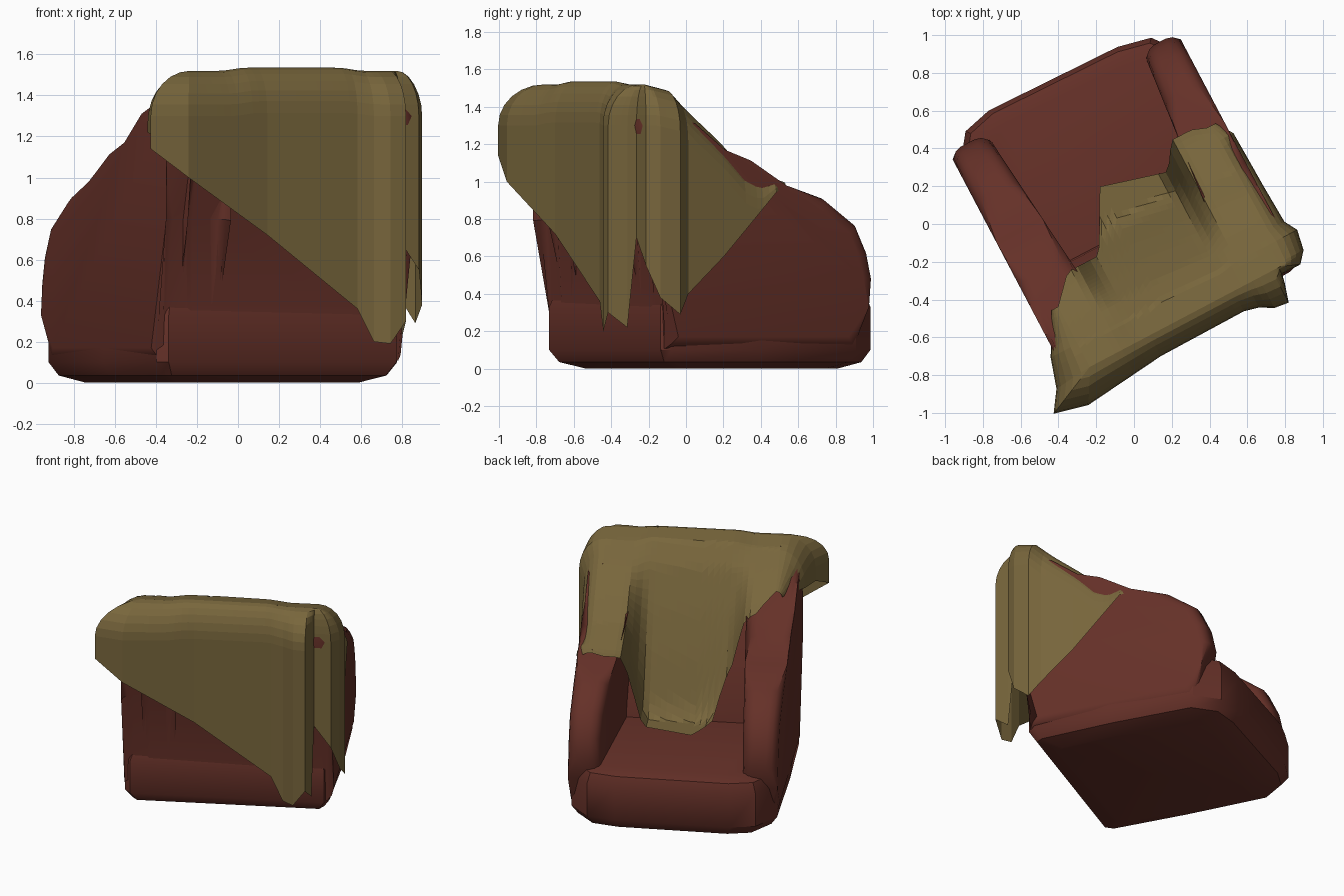
import bpy, bmesh, math

TURN = math.radians(27.8)  # the chair stands turned on the floor

cube = bpy.data.objects.get("Cube")
if cube:
    bpy.data.objects.remove(cube, do_unlink=True)


def material(name, rgb):
    mat = bpy.data.materials.new(name)
    mat.use_nodes = True
    mat.diffuse_color = (*rgb, 1)
    mat.node_tree.nodes["Principled BSDF"].inputs["Base Color"].default_value = (*rgb, 1)
    return mat


leather = material("dark red leather", (0.13, 0.03, 0.021))
wool = material("olive wool", (0.188, 0.133, 0.045))


def finish(bm, name, mat, smooth):
    bmesh.ops.recalc_face_normals(bm, faces=bm.faces)
    mesh = bpy.data.meshes.new(name)
    bm.to_mesh(mesh)
    bm.free()
    mesh.materials.append(mat)
    obj = bpy.data.objects.new(name, mesh)
    obj.rotation_euler.z = TURN
    bpy.context.collection.objects.link(obj)
    if smooth:
        mesh.shade_smooth()
        mesh.set_sharp_from_angle(angle=math.radians(35))
    return obj


def loft(bm, rows, closed=False):
    """Join rows of points with quads."""
    rings = [[bm.verts.new(p) for p in row] for row in rows]
    for a, b in zip(rings, rings[1:]):
        n = len(a)
        for i in range(n if closed else n - 1):
            j = (i + 1) % n
            bm.faces.new((a[i], a[j], b[j], b[i]))
    return rings


def slab(name, profile, inner, outer, bevel):
    """Side profile of (y, z) run between two x rules, with rounded caps."""
    bm = bmesh.new()
    rings = loft(bm, [[(f(y), y, z) for y, z in profile] for f in (inner, outer)], True)
    caps = [bm.faces.new(r) for r in rings]
    edges = list({e for c in caps for e in c.edges})
    bmesh.ops.bevel(bm, geom=edges, offset=bevel, segments=3, profile=0.5,
                    affect='EDGES', clamp_overlap=True)
    return finish(bm, name, leather, True)


def interp(points, x):
    """Piecewise linear lookup in (x, value) pairs."""
    if x <= points[0][0]:
        return points[0][1]
    for (x0, y0), (x1, y1) in zip(points, points[1:]):
        if x <= x1:
            return y0 + (y1 - y0) * (x - x0) / (x1 - x0)
    return points[-1][1]


# Seat base: rounded footprint lofted upwards
footprint = [(-.64, -.49), (.62, -.48), (.65, -.43), (.67, .1), (.66, .68), (.54, .83),
             (.36, .87), (-.4, .89), (-.56, .85), (-.68, .69), (-.69, .1), (-.68, -.44)]
levels = [(.78, 0), (.94, .035), (1, .1), (1, .33), (.965, .4), (.86, .425)]
bm = bmesh.new()
rings = loft(bm, [[(x * s, .2 + (y - .2) * s, z) for x, y in footprint]
                  for s, z in levels], True)
bm.faces.new(rings[0])
bm.faces.new(rings[-1])
finish(bm, "seat_base", leather, True)

# Arms with shoulders, thinner towards the front
arm_profile = [(-.47, .1), (.68, .1), (.75, .33), (.79, .48), (.76, .62), (.69, .77),
               (.5, .91), (.25, .98), (0, 1.05), (-.12, 1.17), (-.3, 1.31), (-.44, 1.44),
               (-.57, 1.43), (-.61, 1.3), (-.56, 1.08), (-.49, .8)]
for name, side in (("left_arm", 1), ("right_arm", -1)):
    slab(name, arm_profile, lambda y: side * (.39 + .1 * y),
         lambda y: side * (.675 if side > 0 else .69), .07)

# Reclined backrest
back_profile = [(-.48, .3), (0, .3), (-.02, .5), (-.15, .88), (-.32, 1.29), (-.42, 1.45),
                (-.54, 1.49), (-.62, 1.42), (-.58, 1.1), (-.49, .8)]
slab("backrest", back_profile, lambda y: -.56, lambda y: .56, .05)

# Blanket heights over the middle and over the arms
MIDDLE = [(-.56, 1.535), (-.43, 1.51), (-.32, 1.37), (-.2, 1.1), (-.1, .84),
          (0, .55), (.06, .45), (.3, .445)]
SIDES = [(-.56, 1.52), (-.43, 1.49), (-.3, 1.37), (-.12, 1.22), (0, 1.1),
         (.25, 1.005), (.5, .95)]
FRONT_HEM = [(-.56, -.2), (-.43, -.06), (-.24, -.06), (-.07, .26), (.29, .16),
             (.38, .3), (.5, .3), (.58, .27)]


def drape(x, y):
    w = min(1, max(0, (abs(x) - .25) / .15))
    w = w * w * (3 - 2 * w)
    return interp(MIDDLE, y) * (1 - w) + interp(SIDES, y) * w


# Blanket: top sheet from the back ridge down to the seat
XMIN, XMAX, YMIN = -.56, .58, -.56
bm = bmesh.new()
columns = []
for i in range(31):
    x = XMIN + (XMAX - XMIN) * i / 30
    end = interp(FRONT_HEM, x)
    ys = [YMIN + (end - YMIN) * j / 26 for j in range(27)]
    columns.append([(x, y, drape(x, y)) for y in ys])
loft(bm, columns)

# Blanket: hanging skirt, as (x, y, hem height) around the outside
hem = [(-.6, -.2, 1.25), (-.72, -.42, 1.22), (-.77, -.58, 1.2), (-.845, -.69, 1.14),
       (-.66, -.735, 1.0), (-.2, -.685, .72), (.3, -.68, .36),
       (.38, -.7, .2), (.45, -.74, .19), (.53, -.75, .3), (.56, -.65, .22), (.57, -.6, .7),
       (.68, -.6, .55), (.73, -.54, .38), (.75, -.43, .29), (.71, -.36, .4),
       (.7, -.14, .6), (.695, .03, .78), (.69, .18, .94), (.63, .27, .985)]
path = []
for a, b in zip(hem, hem[1:]):
    steps = max(2, round(math.dist(a, b) / .05))
    path += [[p + (q - p) * k / steps for p, q in zip(a, b)] for k in range(steps)]
path.append(hem[-1])

SHOULDER, FALL = 6, 18
strips = []
for x, y, low in path:
    ix, iy = min(XMAX, max(XMIN, x)), max(YMIN, y)
    top = drape(ix, iy)
    curve = min(.22, top - low)
    strip = []
    for k in range(SHOULDER + 1):  # rounded shoulder
        t = k / SHOULDER * math.pi / 2
        f = math.sin(t)
        strip.append((ix + (x - ix) * f, iy + (y - iy) * f, top - curve * (1 - math.cos(t))))
    for k in range(1, FALL + 1):  # free fall to the hem
        strip.append((x, y, top - curve + (low - top + curve) * k / FALL))
    strips.append(strip)
loft(bm, strips)
bmesh.ops.remove_doubles(bm, verts=bm.verts, dist=.0005)
finish(bm, "blanket", wool, False)
